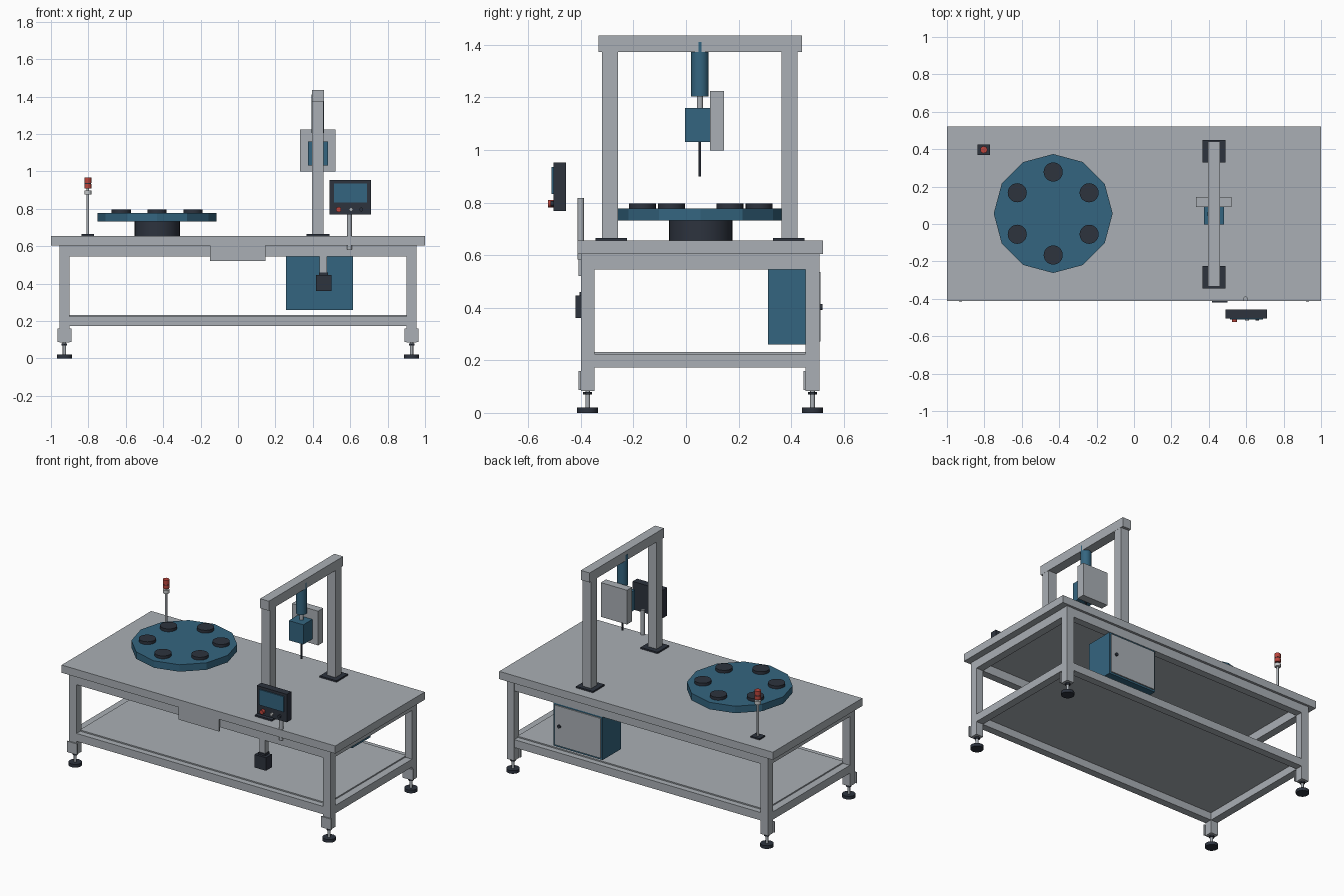
import bpy, bmesh, math
from mathutils import Matrix

if "Cube" in bpy.data.objects:
    bpy.data.objects.remove(bpy.data.objects["Cube"])


def material(name, rgb):
    m = bpy.data.materials.new(name)
    m.diffuse_color = (*rgb, 1)
    m.use_nodes = True
    m.node_tree.nodes["Principled BSDF"].inputs["Base Color"].default_value = m.diffuse_color
    return m


GREY = material("frame grey", (0.40, 0.43, 0.46))
BLUE = material("machine blue", (0.034, 0.13, 0.215))
DARK = material("dark slate", (0.026, 0.033, 0.048))
RED = material("signal red", (0.50, 0.06, 0.045))
PALE = material("pale grey", (0.55, 0.57, 0.58))


def finish(name, bm, mat):
    me = bpy.data.meshes.new(name)
    bm.to_mesh(me)
    bm.free()
    me.materials.append(mat)
    ob = bpy.data.objects.new(name, me)
    bpy.context.collection.objects.link(ob)
    return ob


def box(name, x, y, z, mat):
    """Box from (min, max) ranges on each axis."""
    bm = bmesh.new()
    bmesh.ops.create_cube(bm, size=1)
    for v in bm.verts:
        for i, r in enumerate((x, y, z)):
            v.co[i] = r[0] if v.co[i] < 0 else r[1]
    return finish(name, bm, mat)


def cyl(name, x, y, z, r, mat, n=28, along_y=False, smooth=True):
    """Upright cylinder over the z range, or along y if y is the range."""
    a, b = y if along_y else z
    bm = bmesh.new()
    bmesh.ops.create_cone(bm, cap_ends=True, segments=n, radius1=r, radius2=r, depth=b - a)
    bm.verts.ensure_lookup_table()
    if n == 12:  # put a corner on the x axis
        ang = math.atan2(bm.verts[0].co.y, bm.verts[0].co.x)
        bmesh.ops.rotate(bm, verts=bm.verts[:], matrix=Matrix.Rotation(-ang, 3, 'Z'))
    if along_y:
        bmesh.ops.rotate(bm, verts=bm.verts[:], matrix=Matrix.Rotation(math.pi / 2, 3, 'X'))
    mid = (a + b) / 2
    bmesh.ops.translate(bm, verts=bm.verts[:], vec=(x, mid, z) if along_y else (x, y, mid))
    if smooth:
        for f in bm.faces:
            f.smooth = len(f.verts) == 4
        for e in bm.edges:
            e.smooth = all(len(f.verts) == 4 for f in e.link_faces)
    return finish(name, bm, mat)


# Table top and lower shelf
box("table_top", (-1, 1), (-0.413, 0.522), (0.604, 0.655), GREY)
box("lower_shelf", (-0.905, 0.905), (-0.36, 0.468), (0.222, 0.232), GREY)

# Legs with foot brackets and levelling feet
for x in (-0.928, 0.928):
    for y in (-0.374, 0.481):
        box("leg", (x - 0.027, x + 0.027), (y - 0.026, y + 0.026), (0.084, 0.604), GREY)
        box("foot_bracket", (x - 0.037, x + 0.037), (y - 0.034, y - 0.026), (0.088, 0.16), GREY)
        cyl("foot_pad", x, y, (0, 0.021), 0.04, DARK)
        cyl("foot_stem", x, y, (0.021, 0.09), 0.009, GREY, 16)
        cyl("foot_nut", x, y, (0.069, 0.08), 0.017, DARK, 6, smooth=False)

# Upper and lower rails of the frame
for name, z in (("upper", (0.546, 0.604)), ("lower", (0.172, 0.224))):
    for y in (-0.374, 0.481):
        box(name + "_long_rail", (-0.901, 0.901), (y - 0.025, y + 0.025), z, GREY)
    for x in (-0.928, 0.928):
        box(name + "_side_rail", (x - 0.026, x + 0.026), (-0.348, 0.455), z, GREY)

# Front apron plate
box("apron_plate", (-0.15, 0.147), (-0.409, -0.399), (0.521, 0.603), GREY)

# Rotary table with six fixtures
TX, TY = -0.432, 0.056
cyl("turntable_drum", TX, TY, (0.655, 0.732), 0.121, DARK, 32)
cyl("turntable_disc", TX, TY, (0.731, 0.777), 0.318, BLUE, 12, smooth=False)
for i in range(6):
    a = math.radians(90 + 60 * i)
    cyl("fixture", TX + 0.222 * math.cos(a), TY + 0.222 * math.sin(a), (0.776, 0.796), 0.051, DARK)

# Signal lamp tower
SX, SY = -0.803, 0.397
box("lamp_base", (SX - 0.033, SX + 0.033), (SY - 0.029, SY + 0.029), (0.655, 0.664), DARK)
cyl("lamp_pole", SX, SY, (0.66, 0.96), 0.007, GREY, 16)
cyl("lamp_collar", SX, SY, (0.876, 0.898), 0.019, PALE, 20)
cyl("lower_lamp", SX, SY, (0.908, 0.932), 0.019, RED, 20)
cyl("lamp_gap", SX, SY, (0.932, 0.937), 0.017, DARK, 20)
cyl("upper_lamp", SX, SY, (0.937, 0.966), 0.019, RED, 20)

# Gantry: base plates, columns, top beam
GX = 0.427
for y, s in ((-0.289, 1), (0.394, -1)):
    yc = y + 0.004 * s
    box("column_base", (GX - 0.062, GX + 0.062), (yc - 0.06, yc + 0.06), (0.655, 0.665), DARK)
    box("gantry_column", (GX - 0.031, GX + 0.031), (y - 0.03, y + 0.03), (0.665, 1.374), GREY)
box("gantry_beam", (GX - 0.032, GX + 0.032), (-0.333, 0.442), (1.373, 1.436), GREY)

# Press head hanging from the beam
HY = 0.053
cyl("press_cylinder", GX - 0.001, HY, (1.204, 1.41), 0.0335, BLUE, 32)
cyl("press_rod", GX, HY, (1.155, 1.21), 0.012, GREY, 20)
box("press_block", (0.374, 0.48), (-0.004, 0.091), (1.03, 1.16), BLUE)
cyl("press_needle", GX, HY, (0.9, 1.035), 0.005, DARK, 12)
box("head_back_plate", (0.331, 0.522), (0.091, 0.144), (0.999, 1.225), GREY)

# Operator panel with screen, buttons and post
box("panel_case", (0.49, 0.71), (-0.504, -0.457), (0.768, 0.953), DARK)
box("panel_screen", (0.512, 0.69), (-0.511, -0.503), (0.833, 0.935), BLUE)
for x, r, front, mat in ((0.538, 0.014, -0.524, RED), (0.604, 0.01, -0.516, PALE), (0.659, 0.01, -0.516, DARK)):
    cyl("button", x, (front, -0.503), 0.796, r, mat, 20, along_y=True)
cyl("panel_post", 0.596, -0.4, (0.583, 0.817), 0.0125, GREY, 20)

# Hanging switch box on the front rail
box("switch_hanger", (0.436, 0.476), (-0.398, -0.362), (0.44, 0.56), GREY)
box("switch_box", (0.416, 0.499), (-0.421, -0.36), (0.36, 0.446), DARK)
box("switch_socket", (0.432, 0.48), (-0.405, -0.358), (0.444, 0.459), DARK)

# Control cabinet under the rear of the table
box("cabinet", (0.257, 0.616), (0.312, 0.503), (0.26, 0.546), BLUE)
box("cabinet_door", (0.268, 0.605), (0.502, 0.511), (0.272, 0.535), GREY)
cyl("door_knob", 0.568, (0.51, 0.519), 0.403, 0.011, DARK, 16, along_y=True)
